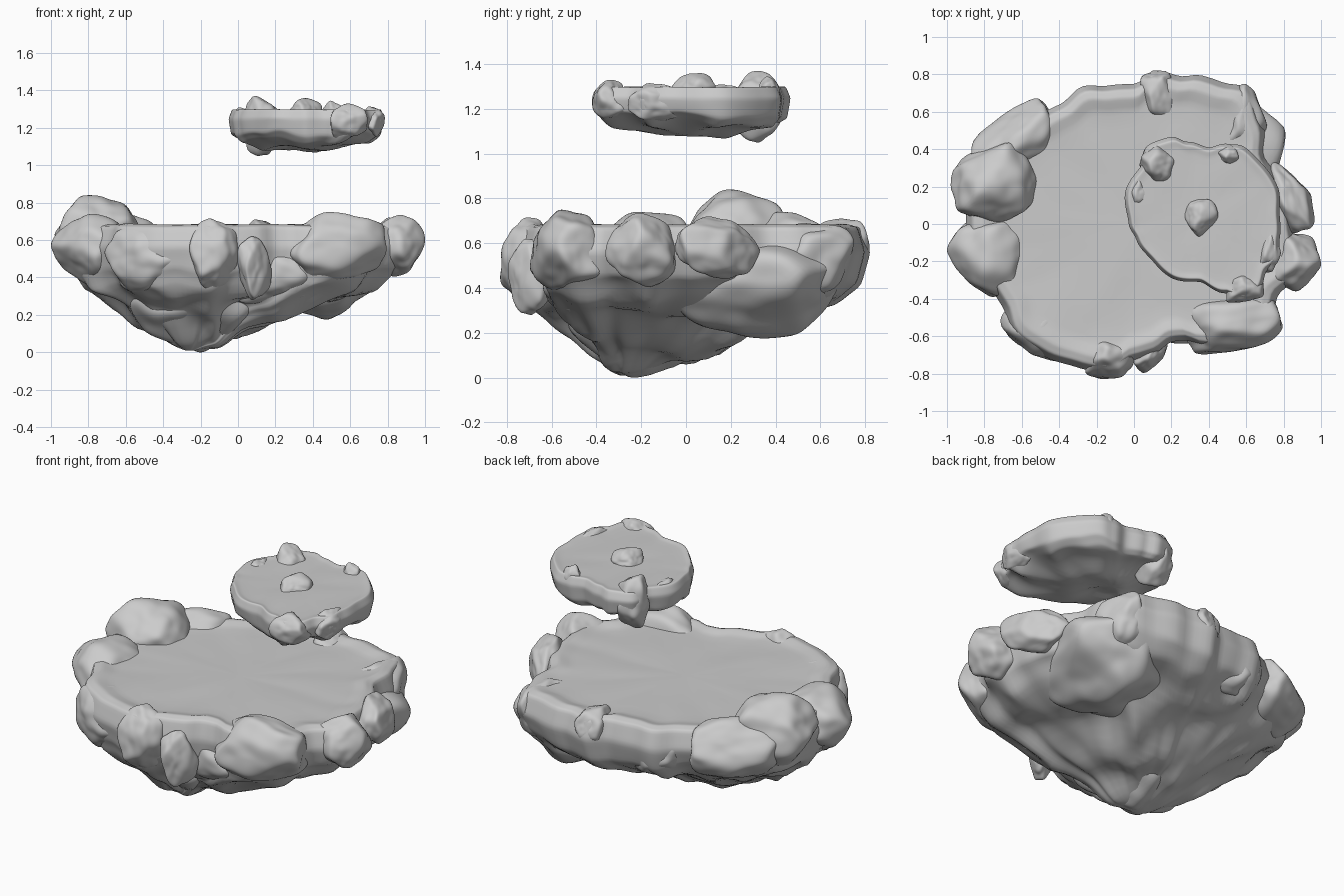
import bpy, bmesh, math, random
from mathutils import Vector, noise

if "Cube" in bpy.data.objects:
    bpy.data.objects.remove(bpy.data.objects["Cube"])


def finish(name, bm):
    bmesh.ops.recalc_face_normals(bm, faces=bm.faces)
    me = bpy.data.meshes.new(name)
    bm.to_mesh(me)
    bm.free()
    for p in me.polygons:
        p.use_smooth = True
    ob = bpy.data.objects.new(name, me)
    bpy.context.collection.objects.link(ob)
    return ob


# Rounded-facet boulder: unit sphere cut by random soft planes, fitted to a box
def rock(name, center, half, seed, yaw=0, planes=15, sharp=16, taper=0.0):
    rng = random.Random(seed)
    cuts = []
    for i in range(planes):
        z = 1 - 2 * (i + 0.5) / planes
        a = i * 2.4 + rng.uniform(-0.45, 0.45)
        r = math.sqrt(1 - z * z)
        cuts.append((Vector((r * math.cos(a), r * math.sin(a), z)), rng.uniform(0.75, 1.0)))
    bm = bmesh.new()
    bmesh.ops.create_icosphere(bm, subdivisions=5, radius=1)
    for v in bm.verts:
        d = v.co.normalized()
        s = sum((max(0, d.dot(n)) / h) ** sharp for n, h in cuts)
        v.co = d * (s ** (-1 / sharp) + 0.05 * noise.noise(d * 2.5 + Vector((seed, 0, 0))))
        k = 1 + taper * v.co.z
        v.co.x *= k
        v.co.y *= k
    lo = [min(v.co[i] for v in bm.verts) for i in range(3)]
    hi = [max(v.co[i] for v in bm.verts) for i in range(3)]
    c, s = math.cos(math.radians(yaw)), math.sin(math.radians(yaw))
    for v in bm.verts:
        p = [half[i] * (2 * (v.co[i] - lo[i]) / (hi[i] - lo[i]) - 1) for i in range(3)]
        v.co = Vector(center) + Vector((c * p[0] - s * p[1], s * p[0] + c * p[1], p[2]))
    return finish(name, bm)


# Island slab: polar outline lofted through rings (scale, height, shift to keel)
def island(name, outline, center, keel, rings, rough, n=160, steps=6):
    polar = sorted((math.atan2(y - center[1], x - center[0]),
                    math.hypot(x - center[0], y - center[1])) for x, y in outline)
    polar = [(polar[-1][0] - math.tau, polar[-1][1])] + polar + [(polar[0][0] + math.tau, polar[0][1])]

    def radius(a):
        for (a0, r0), (a1, r1) in zip(polar, polar[1:]):
            if a0 <= a <= a1:
                t = (a - a0) / max(a1 - a0, 1e-6)
                t = t * t * (3 - 2 * t)
                return r0 + (r1 - r0) * t
    rim = []
    for i in range(n):
        a = -math.pi + math.tau * i / n
        r = radius(a)
        rim.append((center[0] + r * math.cos(a), center[1] + r * math.sin(a)))
    levels = []
    for A, B in zip(rings, rings[1:]):
        levels += [[A[k] + (B[k] - A[k]) * j / steps for k in range(3)] for j in range(steps)]
    bm = bmesh.new()
    loops = []
    for s, z, w in levels:
        cx = center[0] + (keel[0] - center[0]) * w
        cy = center[1] + (keel[1] - center[1]) * w
        loop = []
        for x, y in rim:
            p = Vector((cx + (x - cx) * s, cy + (y - cy) * s, z))
            q = p * 3.2
            bump = 1 - 2.2 * abs(noise.noise(q)) + 0.5 * noise.noise(q * 2.1)
            amt = rough * (0.08 if w < 0.01 else w) * min(1, s * 3)
            p.z -= amt * (bump - 0.5)
            loop.append(bm.verts.new(p))
        loops.append(loop)
    for l0, l1 in zip(loops, loops[1:]):
        for i in range(n):
            j = (i + 1) % n
            bm.faces.new((l0[i], l0[j], l1[j], l1[i]))
    for loop, p in ((loops[0], (*center, rings[0][1])), (loops[-1], (*keel, rings[-1][1]))):
        tip = bm.verts.new(p)
        for i in range(n):
            bm.faces.new((loop[i], loop[(i + 1) % n], tip))
    for _ in range(2):
        bmesh.ops.smooth_vert(bm, verts=bm.verts, factor=0.5,
                              use_axis_x=True, use_axis_y=True, use_axis_z=True)
    return finish(name, bm)


# Main island
island("main_island",
       [(.85, 0), (.8, .2), (.7, .36), (.69, .55), (.62, .73), (.47, .76), (.36, .8), (.25, .79),
        (.1, .83), (.02, .75), (-.15, .74), (-.28, .74), (-.38, .65), (-.48, .6), (-.7, .48),
        (-.87, .3), (-.9, 0), (-.88, -.2), (-.75, -.37), (-.7, -.45), (-.65, -.6), (-.5, -.7),
        (-.3, -.77), (-.12, -.8), (-.02, -.73), (.1, -.7), (.2, -.63), (.28, -.62), (.4, -.66),
        (.6, -.64), (.73, -.55), (.77, -.38), (.88, -.28)],
       (0, 0), (-.26, -.28),
       [(.02, .665, 0), (.8, .665, 0), (.9, .685, 0), (.96, .67, 0), (1, .56, .1), (.96, .43, .6),
        (.87, .36, 1), (.6, .24, 1), (.35, .11, 1), (.15, .04, 1), (.01, .005, 1)], .06)

# Small floating island
island("small_island",
       [(.78, .05), (.77, .2), (.68, .33), (.58, .42), (.5, .43), (.4, .41), (.28, .44), (.2, .47),
        (.07, .42), (.03, .3), (-.04, .2), (-.03, 0), (.01, -.08), (.1, -.2), (.2, -.29),
        (.35, -.31), (.5, -.37), (.6, -.41), (.67, -.36), (.71, -.25), (.77, -.2), (.78, -.08)],
       (.36, .02), (.25, .12),
       [(.02, 1.292, 0), (.85, 1.292, 0), (.95, 1.3, 0), (1, 1.25, .1), (.96, 1.17, .6),
        (.85, 1.135, 1), (.5, 1.105, 1), (.01, 1.085, 1)], .05)

# Boulders: name, centre, half size, seed, yaw
rocks = [
    ("left_high_rock", (-.745, .22, .62), (.235, .215, .22), 3, 0),
    ("left_back_rock", (-.64, .42, .56), (.27, .17, .18), 8, 40),
    ("left_front_rock", (-.775, -.17, .55), (.225, .22, .19), 5, 0),
    ("front_left_rock", (-.47, -.58, .5), (.25, .14, .18), 11, -30),
    ("front_middle_rock", (-.13, -.71, .525), (.13, .12, .19), 14, 0),
    ("front_small_rock", (.08, -.69, .45), (.08, .11, .17), 17, -25),
    ("front_right_rock", (.53, -.53, .56), (.26, .15, .19), 20, 8),
    ("right_front_rock", (.85, -.2, .57), (.15, .16, .165), 23, 0),
    ("right_back_rock", (.84, .15, .58), (.1, .2, .14), 26, 22),
    ("back_right_rock", (.58, .55, .52), (.13, .2, .17), 29, 0),
    ("back_rim_rock", (.13, .69, .59), (.1, .13, .12), 32, 0),
    ("back_left_rock", (-.18, .6, .5), (.22, .12, .15), 35, 0),
    ("front_ledge_rock", (.2, -.5, .42), (.25, .14, .16), 38, 0),
    ("high_island_back_rock", (.13, .33, 1.21), (.1, .12, .16), 41, 0),
    ("high_island_front_rock", (.59, -.34, 1.235), (.11, .075, .095), 44, 15),
    ("high_island_right_rock", (.72, -.14, 1.23), (.065, .12, .085), 47, 0),
    ("high_island_left_rock", (.02, .17, 1.25), (.06, .09, .06), 50, 0),
    ("high_island_spike_rock", (.5, .37, 1.27), (.06, .05, .075), 53, 0),
]
for name, c, h, seed, yaw in rocks:
    rock(name, c, h, seed, yaw, planes=17)

# Hanging lumps on the underside and the mound on the small island
rock("keel_rock", (-.2, -.2, .24), (.38, .36, .24), 61, 0, 19, 18, .35)
rock("underside_lump", (.42, .3, .41), (.34, .42, .235), 64, -15, 19, 18, .2)
rock("small_island_mound", (.36, .03, 1.3), (.09, .105, .06), 67, 0, 14, 9, -.2)
